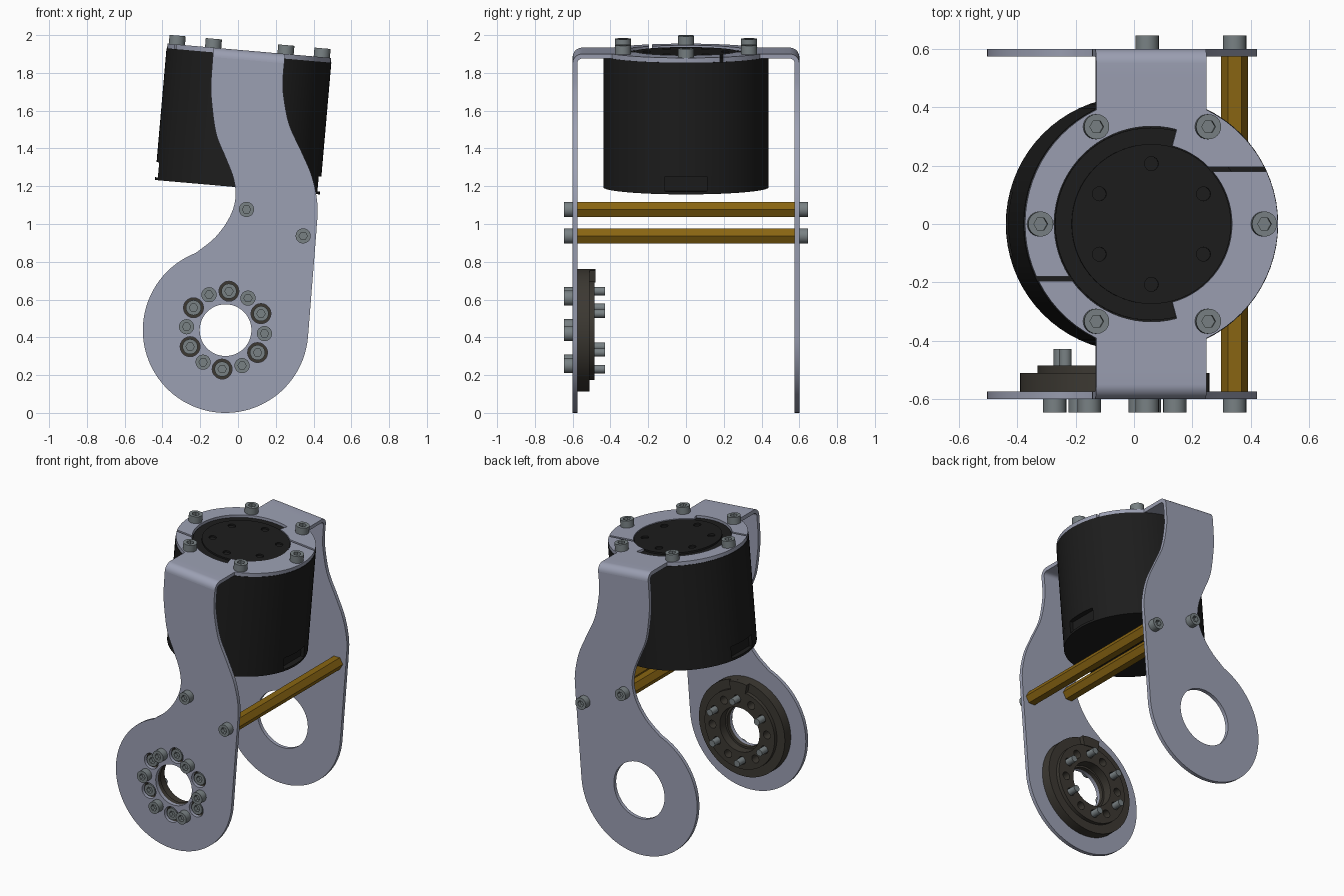
import bpy, bmesh
from math import sin, cos, radians, asin, acos, degrees
from mathutils import Matrix, Vector

if "Cube" in bpy.data.objects:
    bpy.data.objects.remove(bpy.data.objects["Cube"])


def material(name, rgb):
    m = bpy.data.materials.new(name)
    m.diffuse_color = (*rgb, 1)
    m.use_nodes = True
    m.node_tree.nodes["Principled BSDF"].inputs["Base Color"].default_value = m.diffuse_color
    return m


ALU = material("bluish_aluminium", (0.33, 0.35, 0.45))
STEEL = material("steel", (0.19, 0.22, 0.23))
BLACK = material("black", (0.012, 0.012, 0.012))
HUB = material("dark_bronze", (0.045, 0.04, 0.032))
BRASS = material("brass", (0.25, 0.13, 0.006))


# 2D outline helpers
def arc(r, a0, a1, c=(0, 0), step=5):
    n = max(2, round(abs(a1 - a0) / step))
    return [(c[0] + r * cos(radians(a0 + (a1 - a0) * i / n)),
             c[1] + r * sin(radians(a0 + (a1 - a0) * i / n))) for i in range(n + 1)]


def circle(r, c=(0, 0), n=32, a0=0):
    return arc(r, a0, a0 + 360, c, 360 / n)[:-1]


def polar(r, a, c=(0, 0)):
    return (c[0] + r * cos(radians(a)), c[1] + r * sin(radians(a)))


def spline(pts, n=5):
    p = [Vector(q) for q in pts]
    p = [2 * p[0] - p[1]] + p + [2 * p[-1] - p[-2]]
    out = []
    for a, b, c, d in zip(p, p[1:], p[2:], p[3:]):
        for i in range(n):
            t = i / n
            out.append(tuple(0.5 * (2 * b + (c - a) * t + (2 * a - 5 * b + 4 * c - d) * t * t
                                    + (3 * b - a - 3 * c + d) * t ** 3)))
    return out + [tuple(pts[-1])]


# Mesh of stacked flat layers; each layer is (outline + holes, z0, z1)
def layered(name, layers, mat):
    bm = bmesh.new()
    for loops, z0, z1 in layers:
        cu = bpy.data.curves.new("temp", 'CURVE')
        cu.dimensions, cu.fill_mode, cu.extrude = '2D', 'BOTH', (z1 - z0) / 2
        for loop in loops:
            s = cu.splines.new('POLY')
            s.points.add(len(loop) - 1)
            for pt, (x, y) in zip(s.points, loop):
                pt.co = (x, y, 0, 1)
            s.use_cyclic_u = True
        ob = bpy.data.objects.new("temp", cu)
        bpy.context.collection.objects.link(ob)
        dg = bpy.context.evaluated_depsgraph_get()
        tmp = bpy.data.meshes.new_from_object(ob.evaluated_get(dg))
        part = bmesh.new()
        part.from_mesh(tmp)
        bmesh.ops.remove_doubles(part, verts=part.verts[:], dist=1e-5)
        bmesh.ops.recalc_face_normals(part, faces=part.faces[:])
        bmesh.ops.translate(part, verts=part.verts[:], vec=(0, 0, (z0 + z1) / 2))
        part.to_mesh(tmp)
        part.free()
        bm.from_mesh(tmp)
        bpy.data.objects.remove(ob)
        bpy.data.curves.remove(cu)
        bpy.data.meshes.remove(tmp)
    me = bpy.data.meshes.new(name)
    bm.to_mesh(me)
    bm.free()
    me.materials.clear()
    me.materials.append(mat)
    for p in me.polygons:
        p.material_index = 0
    return me


def place(name, me, mx):
    ob = bpy.data.objects.new(name, me)
    bpy.context.collection.objects.link(ob)
    ob.matrix_world = mx
    return ob


FRONT = Matrix.Rotation(radians(90), 4, 'X')      # local z -> -y
BACK = Matrix.Rotation(radians(-90), 4, 'X')      # local z -> +y
TILT = Matrix.Translation((0.06, 0, 1.917)) @ Matrix.Rotation(radians(5), 4, 'Y')
ACROSS = Matrix(((0, 0, 1, 0), (1, 0, 0, 0), (0, 1, 0, 0), (0, 0, 0, 1)))
C = (-0.066, 0.438)                               # pivot centre (x, z)
RODS = [(0.045, 1.077), (0.345, 0.937)]
sunk = [polar(0.207, 85 + 60 * i, C) for i in range(6)]
raised = [polar(0.207, 55 + 60 * i, C) for i in range(6)]

# Side plates
right = spline([(0.415, 0.96), (0.421, 1.10), (0.392, 1.25), (0.335, 1.385), (0.27, 1.53),
                (0.24, 1.69), (0.239, 1.78), (0.245, 1.851)])
left = spline([(-0.134, 1.884), (-0.143, 1.74), (-0.138, 1.63), (-0.115, 1.475), (-0.065, 1.35),
               (-0.025, 1.245), (-0.013, 1.14), (-0.045, 1.035), (-0.12, 0.93), polar(0.438, 111, C)])
outline = arc(0.438, 111, 355, C, 4)[1:] + right + left
place("front_side_plate", layered("front_side_plate", [
    ([outline, circle(0.137, C, 48)] + [circle(0.053, p, 20) for p in sunk], 0.575, 0.6)], ALU), FRONT)
place("back_side_plate", layered("back_side_plate",
      [([outline, circle(0.192, C, 48)], -0.6, -0.575)], ALU), FRONT)

# Bent corners joining side plates to top flanges
bend = [(0.5, 0)] + arc(0.05, 90, 0, (0.55, -0.05), 10) + arc(0.025, 0, 90, (0.55, -0.05), 10) + [(0.5, -0.025)]
for name, s in (("back_bend", 1), ("front_bend", -1)):
    place(name, layered(name, [([[(s * y, z) for y, z in bend]], -0.19, 0.19)], ALU), TILT @ ACROSS)

# Top flanges: two C-shaped halves split by narrow slits
R, RI, RS, W = 0.435, 0.335, 0.277, 0.19
arm = degrees(acos(W / R))


def ang(y, r):
    return degrees(asin(y / r))


back = (arc(R, ang(0.195, R), arm) + [(W, 0.5), (-W, 0.5)] + arc(R, 180 - arm, 180 + ang(0.18, R))
        + arc(RI, 180 + ang(0.18, RI), 75) + arc(RS, 75, ang(0.195, RS)))
front = (arc(R, 180 + ang(0.195, R), 180 + arm) + [(-W, -0.5), (W, -0.5)]
         + arc(R, 360 - arm, 360 + ang(0.18, R)) + arc(RS, 360 + ang(0.18, RS), 285)
         + arc(RI, 285, 180 + ang(0.195, RI)))
for name, loop in (("back_top_flange", back), ("front_top_flange", front)):
    place(name, layered(name, [([loop], -0.025, 0)], ALU), TILT)

# Motor body with a shallow window on each side, and output disc
MR = 0.438
a = ang(0.11, MR)
notched = ([(0.40, 0.11)] + arc(MR, a, 180 - a) + [(-0.40, 0.11), (-0.40, -0.11)]
           + arc(MR, 180 + a, 360 - a) + [(0.40, -0.11)])
place("motor_body", layered("motor_body", [
    ([circle(MR, n=72)], -0.63, -0.025),
    ([notched], -0.71, -0.63),
    ([circle(MR, n=72)], -0.725, -0.71)], BLACK), TILT)
place("motor_output_disc", layered("motor_output_disc", [
    ([circle(0.33, n=64)], -0.03, -0.015),
    ([circle(0.274, n=64)] + [circle(0.024, polar(0.207, 30 + 60 * i), 16) for i in range(6)],
     -0.015, -0.004)], BLACK), TILT)

# Pivot hub with stepped bore, counterbores and a locating tab
holes = [circle(0.027, p, 16) for p in sunk + raised]
tab = arc(0.325, 76, 100, C) + arc(0.26, 100, 76, C)
place("pivot_hub", layered("pivot_hub", [
    ([circle(0.325, C, 64), circle(0.137, C, 48)] + [circle(0.053, p, 20) for p in sunk], 0.545, 0.575),
    ([circle(0.325, C, 64), circle(0.15, C, 48)] + holes, 0.51, 0.545),
    ([circle(0.265, C, 64), circle(0.15, C, 48)] + holes, 0.485, 0.51),
    ([tab], 0.48, 0.51)], HUB), FRONT)


# Socket-head screws
def screw_mesh(name, r, shaft):
    return layered(name, [([circle(r, n=24)], 0, 0.02),
                          ([circle(r, n=24), circle(r * 0.55, n=6)], 0.02, 0.047),
                          ([circle(0.022, n=16)], -shaft, 0)], STEEL)


short = screw_mesh("short_screw", 0.04, 0.04)
long = screw_mesh("long_screw", 0.04, 0.118)
top = screw_mesh("top_screw", 0.043, 0.03)
for i in range(6):
    place("hub_raised_screw", short, FRONT @ Matrix.Translation((*raised[i], 0.6)))
    place("hub_sunk_screw", long, FRONT @ Matrix.Translation((*sunk[i], 0.546)))
    place("top_flange_screw", top, TILT @ Matrix.Translation((*polar(0.385, 60 * i), 0)))

# Hexagonal spacer rods with a screw at each end
rod = layered("hex_spacer", [([circle(0.046, n=6)], -0.575, 0.575)], BRASS)
for x, z in RODS:
    place("hex_spacer", rod, Matrix.Translation((x, 0, z)) @ FRONT)
    place("spacer_front_screw", short, Matrix.Translation((x, -0.6, z)) @ FRONT)
    place("spacer_back_screw", short, Matrix.Translation((x, 0.6, z)) @ BACK)

# Smooth curved walls, keep edges crisp
bpy.ops.object.select_all(action='SELECT')
bpy.context.view_layer.objects.active = bpy.context.scene.objects[0]
bpy.ops.object.shade_smooth_by_angle(angle=radians(30))
